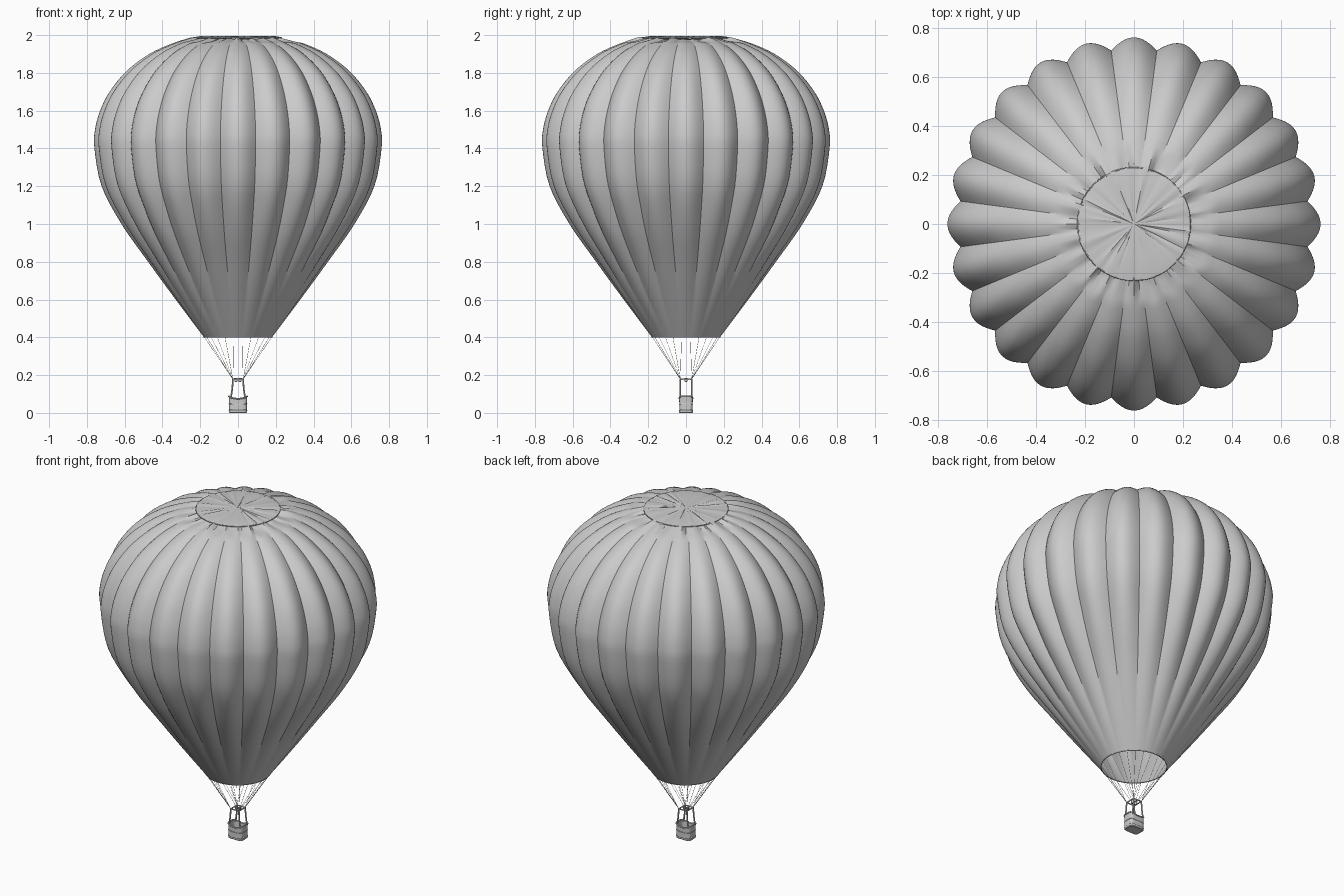
import bpy, bmesh, math, random
from math import sin, cos, pi, tau

if "Cube" in bpy.data.objects:
    bpy.data.objects.remove(bpy.data.objects["Cube"])

random.seed(4)
GORES = 24


def finish(obj, angle=30):
    bpy.ops.object.select_all(action='DESELECT')
    obj.select_set(True)
    bpy.context.view_layer.objects.active = obj
    if obj.type == 'CURVE':
        bpy.ops.object.convert(target='MESH')
    bpy.ops.object.shade_smooth_by_angle(angle=math.radians(angle))
    return bpy.context.object


def loft(name, rings, cap_start=False, cap_end=False, angle=30):
    """Skin a list of closed rings with quads."""
    bm = bmesh.new()
    vr = [[bm.verts.new(p) for p in ring] for ring in rings]
    n = len(vr[0])
    for a, b in zip(vr, vr[1:]):
        for i in range(n):
            j = (i + 1) % n
            bm.faces.new((a[i], a[j], b[j], b[i]))
    if cap_start:
        bm.faces.new(vr[0][::-1])
    if cap_end:
        bm.faces.new(vr[-1])
    me = bpy.data.meshes.new(name)
    bm.to_mesh(me)
    bm.free()
    obj = bpy.data.objects.new(name, me)
    bpy.context.collection.objects.link(obj)
    return finish(obj, angle)


def tubes(name, paths, radius, cyclic=False, res=2):
    """Round tubes along one or more paths, as one object."""
    cu = bpy.data.curves.new(name, 'CURVE')
    cu.dimensions = '3D'
    cu.bevel_depth, cu.bevel_resolution, cu.use_fill_caps = radius, res, True
    for path in paths:
        sp = cu.splines.new('POLY')
        sp.points.add(len(path) - 1)
        for pt, co in zip(sp.points, path):
            pt.co = (*co, 1)
        sp.use_cyclic_u = cyclic
    obj = bpy.data.objects.new(name, cu)
    bpy.context.collection.objects.link(obj)
    return finish(obj, 40)


def catmull(pts, steps):
    out = []
    for i in range(len(pts) - 1):
        p0, p1 = pts[max(i - 1, 0)], pts[i]
        p2, p3 = pts[i + 1], pts[min(i + 2, len(pts) - 1)]
        for s in range(steps):
            t = s / steps
            out.append(tuple(0.5 * (2 * b + (c - a) * t + (2 * a - 5 * b + 4 * c - d) * t * t
                                    + (3 * b - a - 3 * c + d) * t ** 3)
                             for a, b, c, d in zip(p0, p1, p2, p3)))
    return out + [pts[-1]]


# Envelope: lobed gores, open mouth, crumpled around the crown
profile = catmull([(0.18, 0.40), (0.33, 0.60), (0.476, 0.80), (0.617, 1.00), (0.722, 1.20),
                   (0.76, 1.40), (0.757, 1.50), (0.73, 1.60), (0.68, 1.70), (0.59, 1.81),
                   (0.47, 1.90), (0.36, 1.951), (0.29, 1.972), (0.235, 1.984), (0.21, 1.984)], 4)
SEG = GORES * 12
crumple = [random.uniform(-1, 1) for _ in range(SEG // 4)]


def pleat(i):
    k, t = divmod(i, 4)
    a, b = crumple[k % len(crumple)], crumple[(k + 1) % len(crumple)]
    return a + (b - a) * t / 4


rings = []
for r, z in profile:
    depth = 0.047 * min(1, max(0, (z - 0.4) / 0.7)) * min(1, r / 0.7)
    ruffle = 0.013 * max(0, 1 - abs(r - 0.25) / 0.09) if z > 1.5 else 0
    ring = []
    for i in range(SEG):
        a = tau * i / SEG
        rr = r - depth * (1 - abs(cos(GORES / 2 * a)))
        ring.append((rr * cos(a), rr * sin(a), z + ruffle * (pleat(i) - 0.35)))
    rings.append(ring)
loft("envelope", rings)

# Mouth hem
tubes("mouth_hem", [[(0.18 * cos(tau * i / 96), 0.18 * sin(tau * i / 96), 0.401)
                     for i in range(96)]], 0.0025, True)

# Crown vent panel with radial wrinkles
NV = 96
wr = [random.uniform(-1, 1) for _ in range(NV)]
loft("crown_vent", [[(r * cos(tau * i / NV), r * sin(tau * i / NV), z + w * wr[i])
                     for i in range(NV)]
                    for r, z, w in ((0.222, 1.981, 0), (0.23, 1.988, 0.002), (0.2, 1.992, 0.003),
                                    (0.13, 1.993, 0.0025), (0.06, 1.995, 0.0015),
                                    (0.004, 1.996, 0))], cap_end=True)
tubes("crown_ring", [[(0.23 * cos(tau * i / NV), 0.23 * sin(tau * i / NV), 1.986)
                      for i in range(NV)]], 0.003, True)

# Suspension ropes from the mouth to the burner frame corners
FX, FY, FZ = 0.027, 0.030, 0.178
ropes = []
for i in range(GORES):
    a = tau * (i + 0.5) / GORES
    ropes.append([(0.18 * cos(a), 0.18 * sin(a), 0.402),
                  (math.copysign(FX, cos(a)), math.copysign(FY, sin(a)), FZ)])
tubes("suspension_ropes", ropes, 0.0009, res=0)

# Burner frame, posts and burners
corners = [(sx, sy) for sx in (-1, 1) for sy in (-1, 1)]
tubes("burner_frame", [[(-FX, -FY, FZ), (FX, -FY, FZ), (FX, FY, FZ), (-FX, FY, FZ)]], 0.004, True)
tubes("burner_crossbar", [[(-FX, 0, FZ), (FX, 0, FZ)], [(0, -FY, FZ), (0, FY, FZ)]], 0.0025)
tubes("posts", [[(sx * FX, sy * FY, FZ), (sx * 0.030, sy * 0.031, 0.13),
                 (sx * 0.038, sy * 0.031, 0.075)] for sx, sy in corners], 0.0045)
for sx in (-1, 1):
    loft("burner", [[(sx * 0.011 + r * cos(tau * i / 16), r * sin(tau * i / 16), z)
                     for i in range(16)]
                    for r, z in ((0.005, 0.164), (0.008, 0.168), (0.009, 0.184), (0.007, 0.184),
                                 (0.006, 0.172))], True, True)


# Basket: rounded rectangular shell with a rim that dips at the front and back
def box_ring(sx, sy, z, dip=0.0, n=48):
    pts = []
    for i in range(n):
        c, s = cos(tau * i / n), sin(tau * i / n)
        x = math.copysign(abs(c) ** 0.4, c)
        y = math.copysign(abs(s) ** 0.4, s)
        pts.append((sx * x, sy * y, z - dip * (1 - x * x)))
    return pts


loft("basket", [box_ring(0.045, 0.033, 0.0), box_ring(0.048, 0.036, 0.003),
                box_ring(0.049, 0.037, 0.014), box_ring(0.047, 0.035, 0.017),
                box_ring(0.0465, 0.035, 0.045, 0.003), box_ring(0.049, 0.0365, 0.086, 0.013),
                box_ring(0.044, 0.0315, 0.086, 0.013), box_ring(0.042, 0.030, 0.008)],
     True, True)
tubes("basket_rim", [box_ring(0.0485, 0.0355, 0.088, 0.013)], 0.0042, True)
tubes("basket_band", [box_ring(0.0475, 0.0355, 0.048, 0.003)], 0.0018, True)

# Gas cylinders in the basket corners
for sx, sy in corners[::3]:
    loft("gas_cylinder", [[(sx * 0.029 + r * cos(tau * i / 16), sy * 0.018 + r * sin(tau * i / 16), z)
                           for i in range(16)]
                          for r, z in ((0.009, 0.008), (0.009, 0.055), (0.006, 0.061),
                                       (0.002, 0.063))], True, True)
